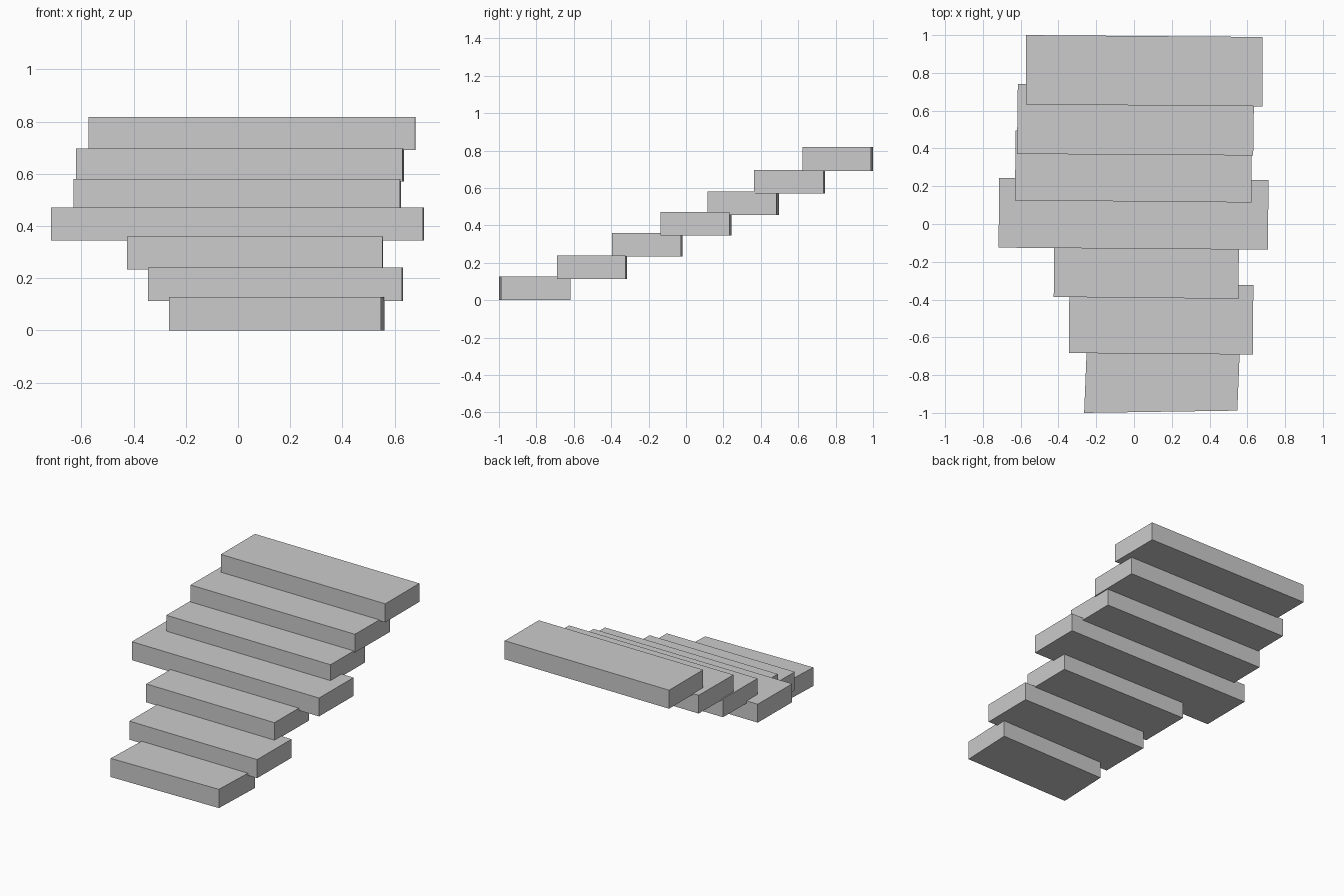
import bpy, bmesh

if "Cube" in bpy.data.objects:
    bpy.data.objects.remove(bpy.data.objects["Cube"])

# One row per stone slab, bottom to top:
# front-left x, front-right x, sideways lean of the back edge,
# front-left y, back-left y, y change from left to right, bottom z, top z
STEPS = [
    (-0.264, 0.547, 0.015, -1.000, -0.629, 0.012, 0.000, 0.128),
    (-0.345, 0.629, 0.003, -0.683, -0.315, -0.008, 0.113, 0.240),
    (-0.425, 0.553, 0.003, -0.386, -0.018, -0.010, 0.234, 0.360),
    (-0.717, 0.709, 0.003, -0.125, 0.244, -0.011, 0.345, 0.471),
    (-0.630, 0.621, 0.003, 0.125, 0.496, -0.011, 0.455, 0.580),
    (-0.620, 0.631, 0.005, 0.371, 0.742, -0.008, 0.571, 0.696),
    (-0.573, 0.679, 0.001, 0.633, 1.000, -0.010, 0.691, 0.818),
]


def make_slab(name, x0, x1, lean, yf, yb, tilt, z0, z1):
    """Extrude a slightly irregular four-cornered outline into a slab."""
    outline = [(x0, yf), (x1, yf + tilt), (x1 + lean, yb + tilt), (x0 + lean, yb)]
    bm = bmesh.new()
    base = bm.faces.new([bm.verts.new((x, y, z0)) for x, y in outline])
    top = bmesh.ops.extrude_face_region(bm, geom=[base], use_keep_orig=True)["geom"]
    for v in top:
        if isinstance(v, bmesh.types.BMVert):
            v.co.z = z1
    bmesh.ops.recalc_face_normals(bm, faces=bm.faces)
    mesh = bpy.data.meshes.new(name)
    bm.to_mesh(mesh)
    bm.free()
    obj = bpy.data.objects.new(name, mesh)
    bpy.context.collection.objects.link(obj)
    return obj


# Staircase of overlapping slabs
for i, step in enumerate(STEPS, 1):
    make_slab(f"step_{i}", *step)
